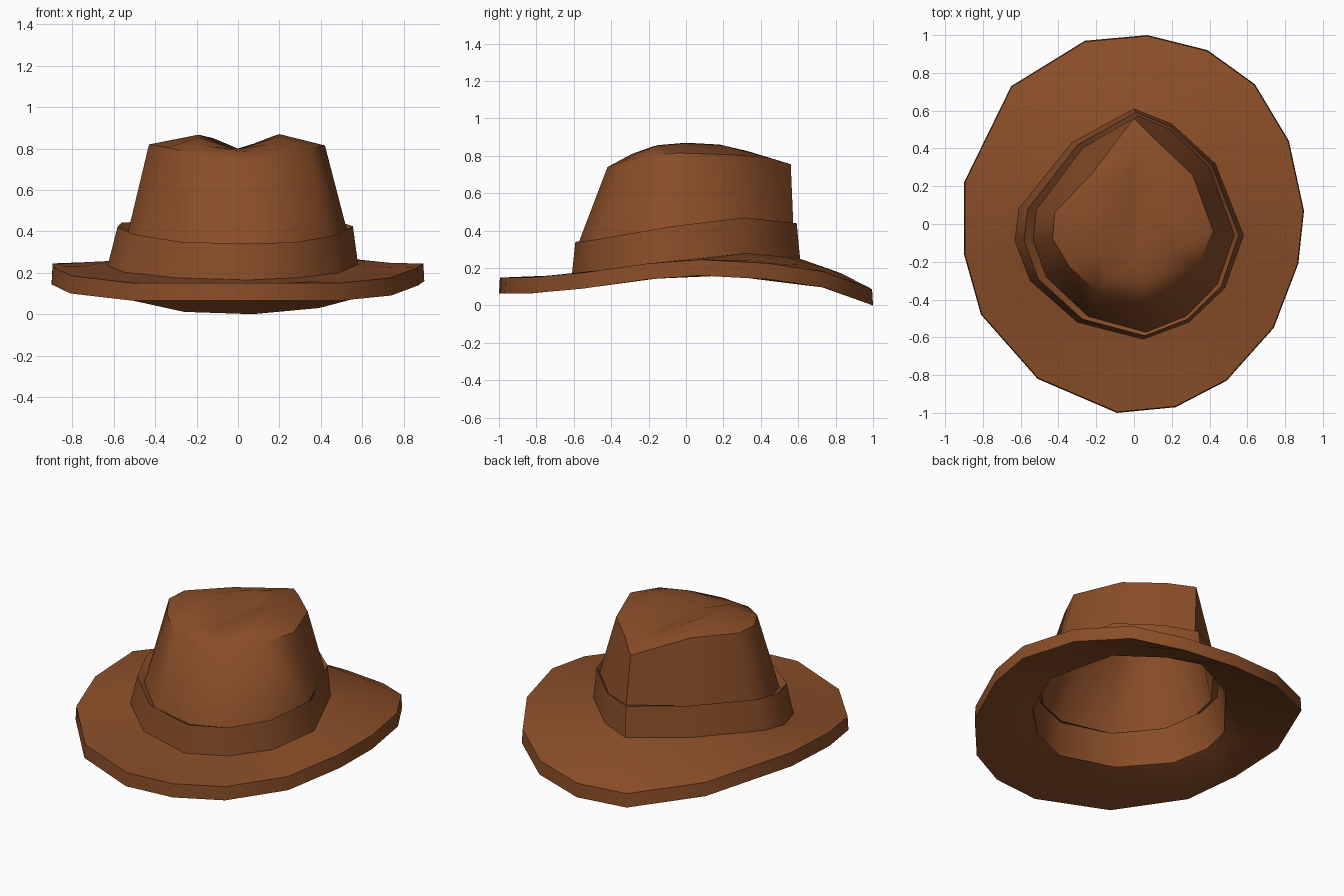
import bpy, bmesh, math

if "Cube" in bpy.data.objects:
    bpy.data.objects.remove(bpy.data.objects["Cube"])

felt = bpy.data.materials.new("brown_felt")
felt.diffuse_color = (0.25, 0.075, 0.021, 1)
felt.use_nodes = True
felt.node_tree.nodes["Principled BSDF"].inputs["Base Color"].default_value = felt.diffuse_color


def interp(table, v):
    """Piecewise linear lookup in a list of (input, output) pairs."""
    if v <= table[0][0]:
        return table[0][1]
    for (a, za), (b, zb) in zip(table, table[1:]):
        if v <= b:
            return za + (zb - za) * (v - a) / (b - a)
    return table[-1][1]


def finish(bm, name):
    mesh = bpy.data.meshes.new(name)
    bm.to_mesh(mesh)
    bm.free()
    mesh.materials.append(felt)
    obj = bpy.data.objects.new(name, mesh)
    bpy.context.collection.objects.link(obj)
    bpy.ops.object.select_all(action='DESELECT')
    obj.select_set(True)
    bpy.context.view_layer.objects.active = obj
    bpy.ops.object.shade_smooth_by_angle(angle=math.radians(50))
    return obj


def loft(bm, rings):
    """Skin equal-length rings, each a closed loop; returns the last ring."""
    prev = None
    for ring in rings:
        cur = [bm.verts.new(p) for p in ring]
        if prev:
            n = len(cur)
            for i in range(n):
                j = (i + 1) % n
                bm.faces.new((prev[i], cur[i], cur[j], prev[j]))
        prev = cur
    return prev


# Plan outlines, clockwise from the back
brim_plan = [(.07, 1), (.39, .92), (.64, .74), (.82, .44), (.9, .07), (.87, -.21),
             (.74, -.55), (.49, -.83), (.22, -.97), (-.09, -1), (-.51, -.82),
             (-.81, -.48), (-.9, -.16), (-.9, .22), (-.65, .73), (-.26, .97)]
band_plan = [(0, .61), (.2, .53), (.43, .32), (.58, -.06), (.48, -.34), (.29, -.52),
             (.05, -.61), (-.3, -.52), (-.55, -.3), (-.63, -.09), (-.61, .08), (-.33, .43)]

# Height curves along y
brim_under = [(-1, .065), (-.8, .065), (-.55, .09), (-.2, .14), (.05, .16),
              (.22, .16), (.44, .14), (.74, .095), (1, 0)]
band_foot = [(-.61, .165), (-.2, .215), (0, .25), (.33, .28), (.61, .25)]
band_head = [(-.57, .34), (-.1, .42), (.32, .47), (.6, .44)]
THICK = .085

# Brim: a thick curved ring with an open middle
bm = bmesh.new()


def loop(points):
    vs = [bm.verts.new(p) for p in points]
    return [bm.edges.new((vs[i], vs[(i + 1) % len(vs)])) for i in range(len(vs))]


def brim_loop(scale, lift):
    pts = [(x * scale, y * scale) for x, y in brim_plan]
    swell = .03 if scale < .95 else 0
    return loop([(x, y, interp(brim_under, y) + lift + swell * max(0, y)) for x, y in pts])


loops = [brim_loop(1, 0), brim_loop(.995, THICK), brim_loop(.83, THICK),
         loop([(x, y, interp(band_foot, y)) for x, y in band_plan]),
         loop([(x, y, interp(band_foot, y) - .035) for x, y in band_plan]),
         brim_loop(.83, .01)]
for a, b in zip(loops, loops[1:] + loops[:1]):
    bmesh.ops.bridge_loops(bm, edges=a + b)
bmesh.ops.recalc_face_normals(bm, faces=bm.faces)
finish(bm, "brim")

# Hat band: slightly tapered wall with a narrow ledge
ledge = [(x * .88 + .02, y * .94, interp(band_head, y) - .04 * min(1, abs(x) * 1.5))
         for x, y in band_plan]
head = [((x + l[0]) / 2, (y + l[1]) / 2, interp(band_head, y))
        for (x, y), l in zip(band_plan, ledge)]
bm = bmesh.new()
loft(bm, [[(x, y, interp(band_foot, y)) for x, y in band_plan], head, ledge])
finish(bm, "hat_band")

# Crown: teardrop rim pinched to the back, twin ridges and a centre crease
rim = [(0, .56, .755), (.12, .44, .79), (.31, .26, .805), (.42, -.04, .815),
       (.34, -.22, .80), (.2, -.35, .765), (.04, -.42, .74), (-.19, -.36, .765),
       (-.34, -.23, .805), (-.43, -.08, .82), (-.42, .06, .82), (-.22, .27, .815)]
ridge = [(0, .4, .80), (.08, .33, .825), (.17, .18, .86), (.2, 0, .87), (.19, -.15, .857),
         (.15, -.25, .82), (.05, -.31, .785), (-.14, -.29, .81), (-.19, -.17, .853),
         (-.2, -.04, .865), (-.19, .05, .867), (-.12, .2, .85)]
crease = [(x * .12, y * .75, .80) for x, y, z in ridge]
bm = bmesh.new()
last = loft(bm, [ledge, rim, ridge, crease])
bm.faces.new(last[::-1])
bmesh.ops.recalc_face_normals(bm, faces=bm.faces)
finish(bm, "crown")
